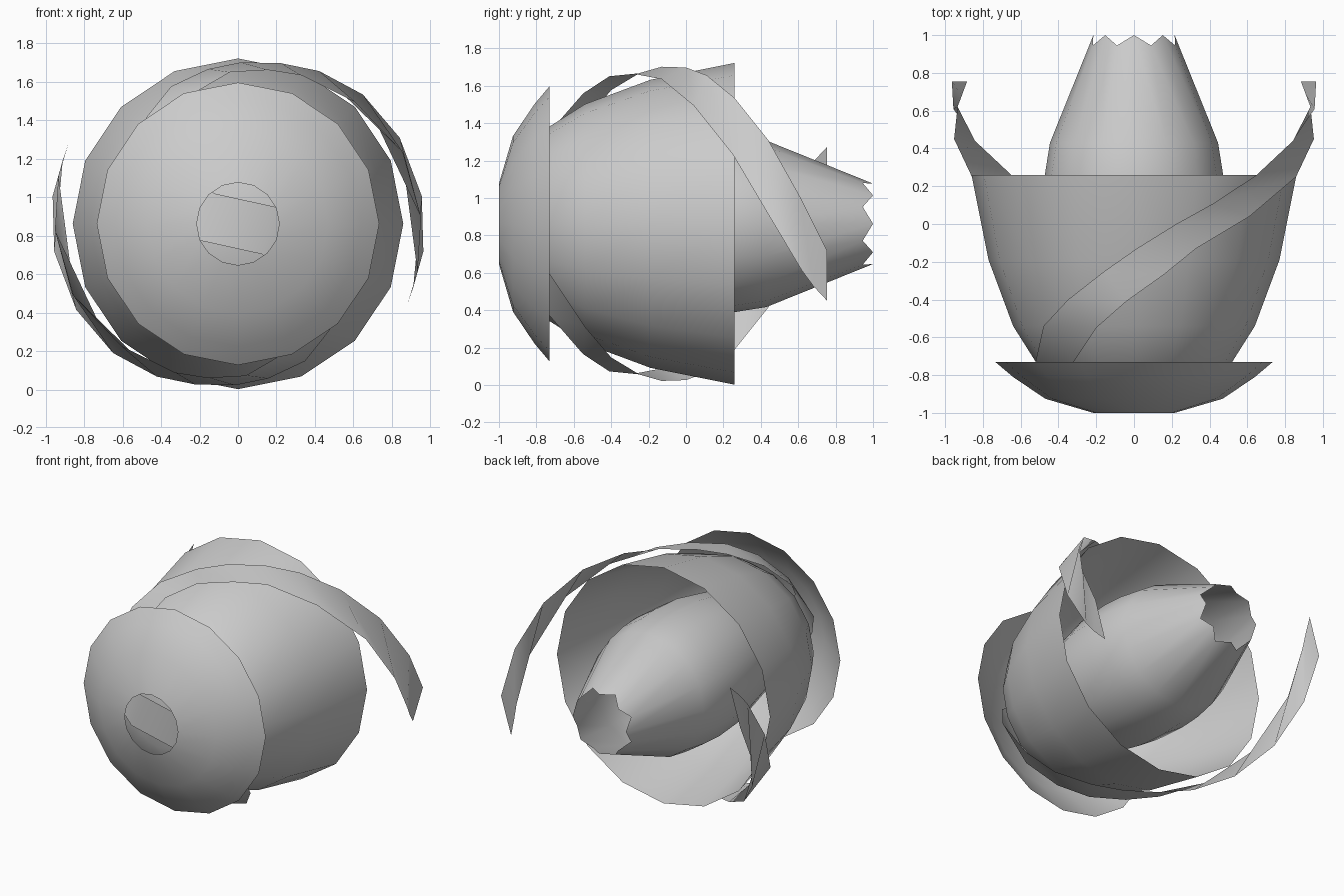
import bpy, bmesh
from math import cos, sin, radians, pi

if "Cube" in bpy.data.objects:
    bpy.data.objects.remove(bpy.data.objects["Cube"])

CZ = 0.862   # height of the long axis
SIDES = 16


def finish(name, bm, angle):
    bmesh.ops.remove_doubles(bm, verts=bm.verts, dist=1e-4)
    bmesh.ops.recalc_face_normals(bm, faces=bm.faces)
    me = bpy.data.meshes.new(name)
    bm.to_mesh(me)
    bm.free()
    ob = bpy.data.objects.new(name, me)
    bpy.context.collection.objects.link(ob)
    bpy.context.view_layer.objects.active = ob
    ob.select_set(True)
    bpy.ops.object.shade_smooth_by_angle(angle=radians(angle))
    ob.select_set(False)
    return ob


def point(r, y, a):
    return (r * cos(a), y, CZ + r * sin(a))


def lathe(name, profile, tooth=None):
    """Open shell of revolution around y; tooth = (radius, y) of the notches in the last ring."""
    bm = bmesh.new()
    rings = []
    for i, (r, y) in enumerate(profile):
        ring = []
        for k in range(SIDES):
            notch = tooth and i == len(profile) - 1 and k % 2
            rr, yy = tooth if notch else (r, y)
            ring.append(bm.verts.new(point(rr, yy, 2 * pi * k / SIDES)))
        rings.append(ring)
    for a, b in zip(rings, rings[1:]):
        for k in range(SIDES):
            n = (k + 1) % SIDES
            bm.faces.new((a[k], a[n], b[n], b[k]))
    return finish(name, bm, 60)


# shallow front bowl with an open centre
lathe("front_bowl", [(0.215, -1), (0.47, -0.925), (0.64, -0.81), (0.735, -0.73)])

# large middle cup, closed at the front
lathe("middle_cup", [(0.0005, -0.91), (0.21, -0.90), (0.40, -0.83), (0.52, -0.73),
                     (0.64, -0.54), (0.77, -0.19), (0.86, 0.26)])

# tapering rear cone with a toothed rim
lathe("rear_cone", [(0.25, -0.82), (0.38, -0.55), (0.465, -0.15), (0.48, 0.1),
                    (0.472, 0.26), (0.445, 0.43), (0.215, 1)], tooth=(0.236, 0.945))

# spiral ribbon: (y, radius, angle) along each edge of one arm, tip to centre
edge_a = [(.755, .975, -8.5), (.61, .967, 8.6), (.44, .953, 28), (.26, .935, 46),
          (.11, .90, 62), (0, .865, 75), (-.13, .84, 89), (-.25, .82, 101),
          (-.40, .795, 116), (-.54, .73, 131), (-.73, .585, 153),
          (-.86, .42, 172), (-.94, .22, 203)]
edge_b = [(.755, .975, -25), (.68, .97, -20), (.62, .967, -15), (.45, .953, 2),
          (.25, .935, 23.4), (.04, .88, 46), (-.13, .84, 67), (-.27, .815, 79),
          (-.41, .79, 93), (-.55, .725, 106), (-.73, .585, 123),
          (-.86, .42, 132), (-.94, .2, 128)]
bm = bmesh.new()
ends = []
for turn in (0, 180):
    a, b = ([bm.verts.new(point(r, y, radians(t + turn))) for y, r, t in e]
            for e in (edge_a, edge_b))
    for i in range(len(a) - 1):
        bm.faces.new((a[i], a[i + 1], b[i + 1], b[i]))
    ends.append((a[-1], b[-1]))
(a0, b0), (a1, b1) = ends
bm.faces.new((a0, b1, a1, b0))   # bridge across the front centre
finish("spiral_ribbon", bm, 60)
